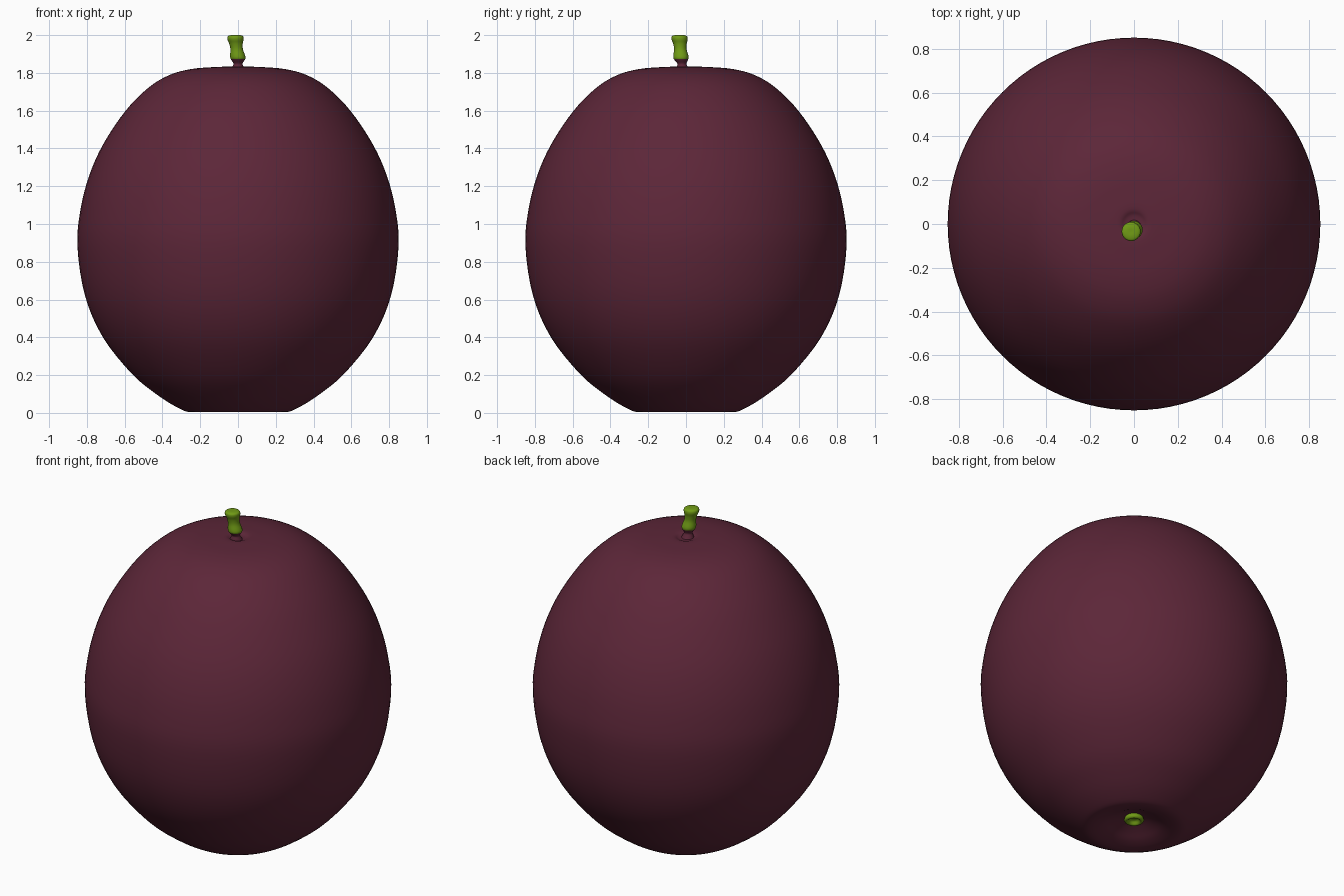
import bpy, math
from mathutils import Vector

if "Cube" in bpy.data.objects:
    bpy.data.objects.remove(bpy.data.objects["Cube"])


def material(name, rgb):
    m = bpy.data.materials.new(name)
    m.diffuse_color = (*rgb, 1)
    m.use_nodes = True
    m.node_tree.nodes["Principled BSDF"].inputs["Base Color"].default_value = m.diffuse_color
    return m


purple = material("dark plum skin", (0.108, 0.0195, 0.040))
green = material("stem green", (0.165, 0.33, 0.008))


def smooth_points(pts, steps):
    """Catmull-Rom curve through the given points."""
    p = [Vector(q) for q in pts]
    p = [2 * p[0] - p[1]] + p + [2 * p[-1] - p[-2]]
    out = []
    for i in range(1, len(p) - 2):
        a, b, c, d = p[i - 1:i + 3]
        for s in range(steps):
            t = s / steps
            out.append(0.5 * (2 * b + (c - a) * t + (2 * a - 5 * b + 4 * c - d) * t * t
                              + (3 * b - a - 3 * c + d) * t ** 3))
    return out + [p[-2]]


def lathe(name, profile, mats, sides=96, steps=4):
    """Spin a profile of (radius, z, centre x, centre y) round the vertical."""
    rings = smooth_points([tuple(q) + (0, 0) if len(q) == 2 else q for q in profile], steps)
    verts, faces = [], []
    for r, z, cx, cy in rings:
        for k in range(sides):
            a = 2 * math.pi * k / sides
            verts.append((cx + max(r, 0.001) * math.cos(a), cy + max(r, 0.001) * math.sin(a), z))
    for i in range(len(rings) - 1):
        for k in range(sides):
            n = (k + 1) % sides
            faces.append((i * sides + k, i * sides + n, (i + 1) * sides + n, (i + 1) * sides + k))
    faces.append(tuple(reversed(range(sides))))
    faces.append(tuple(range((len(rings) - 1) * sides, len(rings) * sides)))
    me = bpy.data.meshes.new(name)
    me.from_pydata(verts, [], faces)
    for m in mats:
        me.materials.append(m)
    me.shade_smooth()
    ob = bpy.data.objects.new(name, me)
    bpy.context.collection.objects.link(ob)
    return ob


# Fruit body: dimpled base, round flanks, flattened crown with a tiny dip
lathe("fruit_body", [
    (0.0, 0.075), (0.06, 0.068), (0.12, 0.045), (0.18, 0.018), (0.25, 0.004), (0.31, 0.023),
    (0.42, 0.09), (0.56, 0.205), (0.715, 0.40), (0.81, 0.62), (0.85, 0.88),
    (0.835, 1.07), (0.79, 1.25), (0.715, 1.42), (0.595, 1.60), (0.47, 1.725),
    (0.36, 1.79), (0.25, 1.82), (0.14, 1.83), (0.07, 1.832), (0.04, 1.822), (0.0, 1.82)],
    [purple])

# Stem: plum neck flaring into a green waisted stalk, leaning slightly
stem = lathe("stem", [
    (0.04, 1.81, 0, -0.015), (0.028, 1.835, 0, -0.02), (0.024, 1.85, 0, -0.022),
    (0.038, 1.873, 0, -0.026), (0.040, 1.89, -0.002, -0.027), (0.033, 1.925, -0.007, -0.030),
    (0.036, 1.955, -0.011, -0.032), (0.043, 1.978, -0.013, -0.034),
    (0.040, 1.994, -0.013, -0.035), (0.022, 2.0, -0.014, -0.035), (0.0, 2.0, -0.014, -0.035)],
    [purple, green], sides=32)
for f in stem.data.polygons:
    f.material_index = int(f.center.z > 1.873)

# Blossom-end nub: small green button with a hollow, in the base dimple
lathe("blossom_nub", [
    (0.0, 0.062), (0.022, 0.058), (0.036, 0.042), (0.048, 0.041), (0.055, 0.052),
    (0.048, 0.068), (0.03, 0.08)], [green], sides=32)
